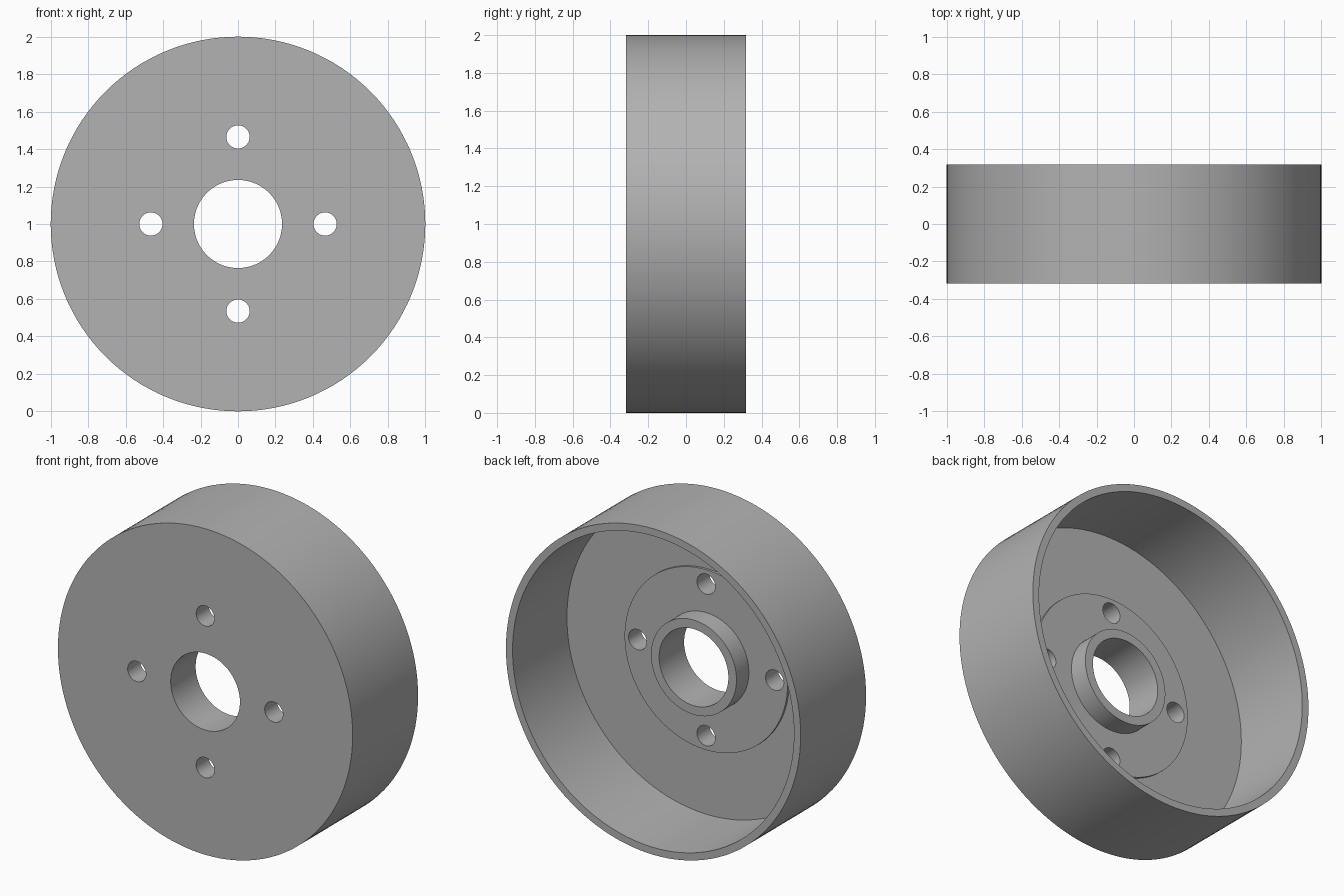
import bpy, bmesh, math
from mathutils import Matrix, Vector

cube = bpy.data.objects.get("Cube")
if cube:
    bpy.data.objects.remove(cube)

SEGMENTS = 128
HALF = 0.317          # half the drum depth
FLOOR, BOSS, HUB = -0.21, -0.195, -0.075


def make_material(name, rgb):
    mat = bpy.data.materials.new(name)
    mat.use_nodes = True
    mat.diffuse_color = (*rgb, 1)
    mat.node_tree.nodes["Principled BSDF"].inputs["Base Color"].default_value = (*rgb, 1)
    return mat


def add_object(name, bm):
    bmesh.ops.recalc_face_normals(bm, faces=bm.faces)
    mesh = bpy.data.meshes.new(name)
    bm.to_mesh(mesh)
    bm.free()
    obj = bpy.data.objects.new(name, mesh)
    bpy.context.collection.objects.link(obj)
    return obj


def lathe(name, profile):
    """Revolve a closed (radius, y) profile about the wheel axis."""
    bm = bmesh.new()
    verts = [bm.verts.new((r, y, 1)) for r, y in profile]
    edges = [bm.edges.new((v, verts[i - 1])) for i, v in enumerate(verts)]
    bmesh.ops.spin(bm, geom=verts + edges, cent=(0, 0, 1), axis=(0, 1, 0),
                   angle=math.tau, steps=SEGMENTS, use_merge=True)
    bmesh.ops.remove_doubles(bm, verts=bm.verts, dist=1e-5)
    return add_object(name, bm)


# Drum: outer wall, front plate, raised boss and hub collar in one section
drum = lathe("brake_drum", [
    (0.235, -HALF), (1, -HALF), (1, HALF), (0.955, HALF), (0.955, FLOOR),
    (0.553, FLOOR), (0.553, BOSS), (0.29, BOSS), (0.29, HUB), (0.235, HUB)])
drum.data.materials.append(make_material("grey_metal", (0.45, 0.45, 0.45)))

# Four bolt holes
bm = bmesh.new()
for i in range(4):
    a = i * math.pi / 2
    place = (Matrix.Translation(Vector((0.465 * math.cos(a), -0.25, 1 + 0.465 * math.sin(a))))
             @ Matrix.Rotation(math.pi / 2, 4, 'X'))
    bmesh.ops.create_cone(bm, cap_ends=True, segments=48, radius1=0.062,
                          radius2=0.062, depth=0.4, matrix=place)
cutter = add_object("bolt_hole_cutter", bm)
cutter.data.materials.append(drum.data.materials[0])

bpy.context.view_layer.objects.active = drum
drum.select_set(True)
cut = drum.modifiers.new("bolt_holes", 'BOOLEAN')
cut.operation = 'DIFFERENCE'
cut.solver = 'EXACT'
cut.object = cutter
bpy.ops.object.modifier_apply(modifier=cut.name)
bpy.data.objects.remove(cutter)

# Smooth round walls, sharp rims
bpy.ops.object.shade_smooth_by_angle(angle=math.radians(30))
